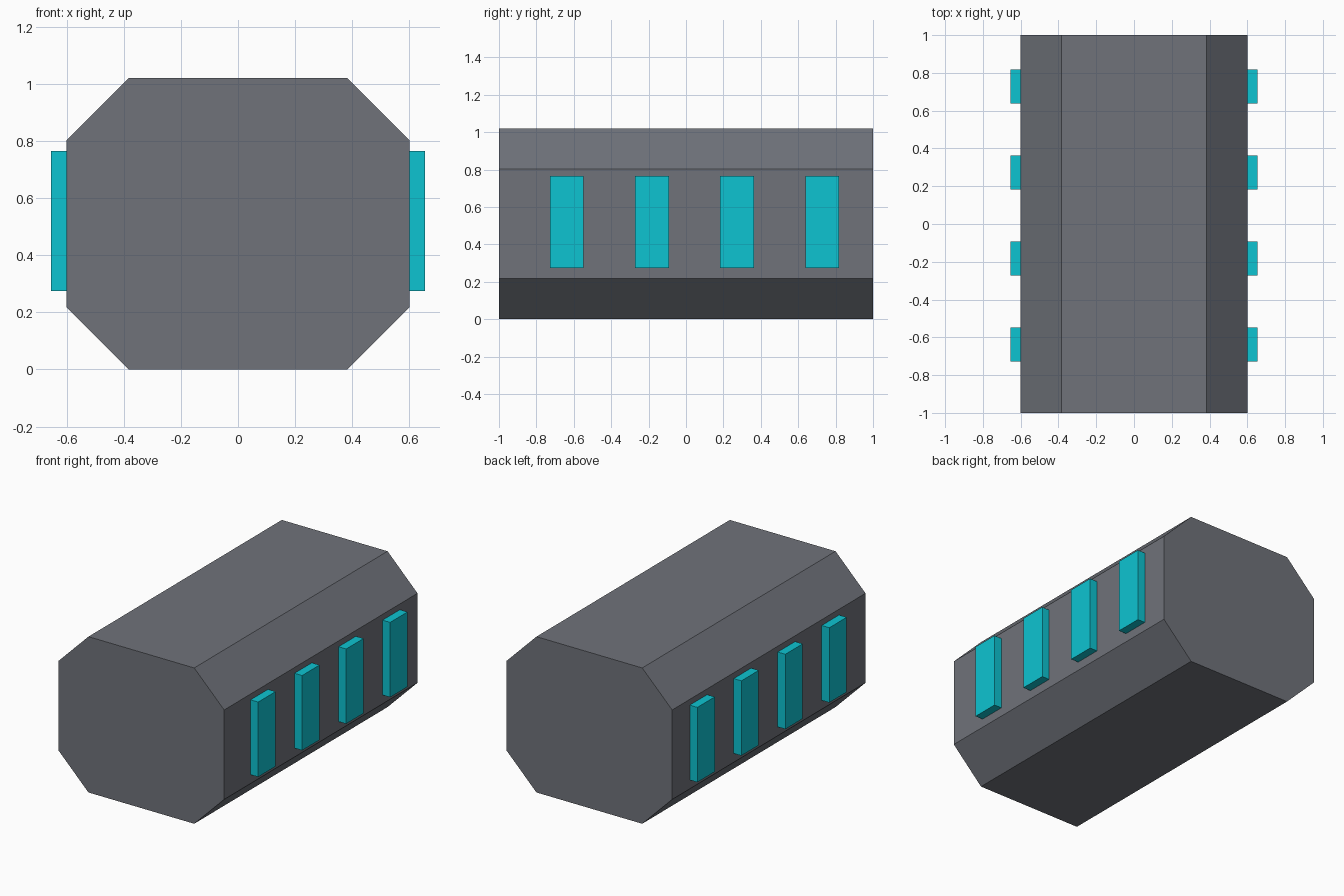
import bpy
import bmesh

if "Cube" in bpy.data.objects:
    bpy.data.objects.remove(bpy.data.objects["Cube"], do_unlink=True)


def make_material(name, rgb):
    mat = bpy.data.materials.new(name)
    mat.use_nodes = True
    color = (*rgb, 1.0)
    mat.diffuse_color = color
    mat.node_tree.nodes["Principled BSDF"].inputs["Base Color"].default_value = color
    return mat


def add_object(name, bm, mat):
    bmesh.ops.recalc_face_normals(bm, faces=bm.faces)
    mesh = bpy.data.meshes.new(name)
    bm.to_mesh(mesh)
    bm.free()
    mesh.materials.append(mat)
    obj = bpy.data.objects.new(name, mesh)
    bpy.context.collection.objects.link(obj)
    return obj


def add_box(name, low, high, mat):
    bm = bmesh.new()
    bmesh.ops.create_cube(bm, size=1)
    for v in bm.verts:
        v.co = [(a + b) / 2 + c * (b - a) for a, b, c in zip(low, high, v.co)]
    return add_object(name, bm, mat)


grey = make_material("slate grey", (0.16, 0.17, 0.195))
cyan = make_material("bright cyan", (0.004, 0.55, 0.64))

# Body: chamfered octagonal section extruded along y
half_width, height, length, chamfer = 0.6, 1.02, 2.0, 0.217
right_half = [(half_width - chamfer, 0), (half_width, chamfer),
              (half_width, height - chamfer), (half_width - chamfer, height)]
section = right_half + [(-x, z) for x, z in reversed(right_half)]
bm = bmesh.new()
front = bm.faces.new([bm.verts.new((x, -length / 2, z)) for x, z in section])
result = bmesh.ops.extrude_face_region(bm, geom=[front], use_keep_orig=True)
new_verts = [e for e in result["geom"] if isinstance(e, bmesh.types.BMVert)]
bmesh.ops.translate(bm, verts=new_verts, vec=(0, length, 0))
add_object("body", bm, grey)

# Side panels: four raised upright blocks on each flank
for side, sign in (("left", 1), ("right", -1)):
    for i in range(4):
        y = -0.637 + i * 0.455
        x_low, x_high = sorted((sign * half_width, sign * 0.655))
        add_box(f"{side}_panel_{i + 1}", (x_low, y - 0.09, 0.275),
                (x_high, y + 0.09, 0.765), cyan)
